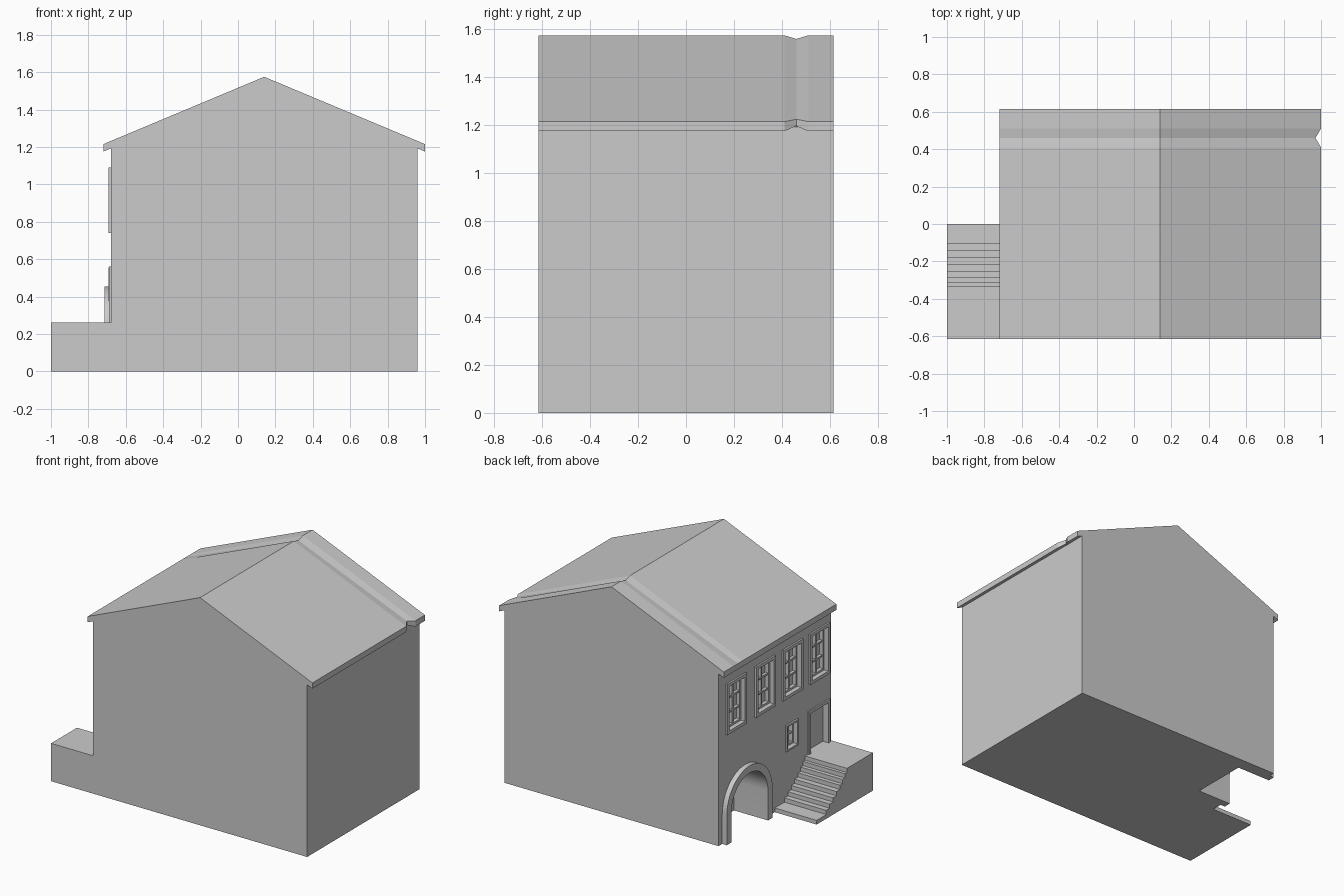
import bpy, bmesh, math

if "Cube" in bpy.data.objects:
    bpy.data.objects.remove(bpy.data.objects["Cube"])

WALL = -0.68            # plane of the detailed facade
HALF = 0.615            # half length of the house along y


def finish(name, bm):
    bmesh.ops.recalc_face_normals(bm, faces=bm.faces)
    me = bpy.data.meshes.new(name)
    bm.to_mesh(me)
    bm.free()
    ob = bpy.data.objects.new(name, me)
    bpy.context.collection.objects.link(ob)
    return ob


def loft(name, rings):
    """Closed solid from matching cross-sections."""
    bm = bmesh.new()
    loops = [[bm.verts.new(p) for p in r] for r in rings]
    n = len(loops[0])
    for a, b in zip(loops, loops[1:]):
        for i in range(n):
            j = (i + 1) % n
            bm.faces.new((a[i], a[j], b[j], b[i]))
    bm.faces.new(loops[0])
    bm.faces.new(loops[-1])
    return finish(name, bm)


def prism_x(name, yz, x0, x1):
    return loft(name, [[(x, y, z) for y, z in yz] for x in (x0, x1)])


def boxes(name, specs):
    """One object from several boxes given as (x0, x1, y0, y1, z0, z1)."""
    bm = bmesh.new()
    for x0, x1, y0, y1, z0, z1 in specs:
        vs = bmesh.ops.create_cube(bm, size=1)['verts']
        for v in vs:
            v.co = (x0 if v.co.x < 0 else x1,
                    y0 if v.co.y < 0 else y1,
                    z0 if v.co.z < 0 else z1)
    return finish(name, bm)


def border(x0, x1, y0, y1, z0, z1, w, sill=True):
    b = z0 + w if sill else z0
    parts = [(x0, x1, y0, y0 + w, z0, z1), (x0, x1, y1 - w, y1, z0, z1),
             (x0, x1, y0 + w, y1 - w, z1 - w, z1)]
    if sill:
        parts.append((x0, x1, y0 + w, y1 - w, z0, b))
    return parts


def arch(r, cy=0.325, spring=0.205, base=0.0, n=24):
    pts = [(cy + r * math.cos(math.pi * i / n), spring + r * math.sin(math.pi * i / n))
           for i in range(n + 1)]
    return [(cy + r, base)] + pts + [(cy - r, base)]


def select_only(ob):
    bpy.ops.object.select_all(action='DESELECT')
    ob.select_set(True)
    bpy.context.view_layer.objects.active = ob


def cut(ob, cutter):
    m = ob.modifiers.new('cut', 'BOOLEAN')
    m.operation = 'DIFFERENCE'
    m.solver = 'EXACT'
    m.object = cutter
    select_only(ob)
    bpy.ops.object.modifier_apply(modifier=m.name)
    bpy.data.objects.remove(cutter)


# Walls: gabled block reaching the underside of the roof
gable = [(WALL, 0), (0.96, 0), (0.96, 1.192), (0.14, 1.535), (WALL, 1.192)]
walls = loft('walls', [[(x, y, z) for x, z in gable] for y in (-HALF, HALF)])


# Roof slab, with the small dent near the back of the right slope
def roof_ring(y, dent=0.0):
    prof = [(-0.72, 1.175), (-0.72, 1.215), (0.14, 1.575 - 0.015 * dent),
            (1.0 - 0.03 * dent, 1.215 + 0.01 * dent),
            (1.0 - 0.03 * dent, 1.175 + 0.022 * dent), (0.14, 1.535)]
    return [(x, y, z) for x, z in prof]


loft('roof', [roof_ring(-HALF), roof_ring(0.41), roof_ring(0.46, 1),
              roof_ring(0.51), roof_ring(HALF)])

# Windows: (y0, y1, z0, z1, columns, rows)
windows = [(y, y + 0.215, 0.74, 1.09, 2, 3) for y in (0.32, 0.005, -0.295, -0.59)]
windows.append((-0.245, -0.115, 0.375, 0.555, 2, 2))

for i, (y0, y1, z0, z1, cols, rows) in enumerate(windows):
    w = 0.022 if rows == 3 else 0.012
    a, b, c, d = y0 + w, y1 - w, z0 + w, z1 - w
    cut(walls, boxes('cutter', [(-0.8, -0.635, a, b, c, d)]))
    parts = border(-0.692, WALL, y0, y1, z0, z1, w)
    parts += border(-0.66, -0.635, a, b, c, d, 0.014)
    for k in range(1, cols):
        m = a + (b - a) * k / cols
        parts.append((-0.657, -0.635, m - 0.006, m + 0.006, c, d))
    for k in range(1, rows):
        m = c + (d - c) * k / rows
        parts.append((-0.655, -0.635, a, b, m - 0.006, m + 0.006))
    boxes(f'window_{i + 1}', parts)

# Door recess and surround above the landing
cut(walls, boxes('cutter', [(-0.8, -0.645, -0.575, -0.38, 0.262, 0.54)]))
boxes('door_surround', border(-0.69, WALL, -0.595, -0.36, 0.262, 0.56, 0.02, sill=False))

# Arched cellar entrance with raised surround
cut(walls, prism_x('cutter', arch(0.2, base=-0.1), -0.8, -0.455))
surround = prism_x('arch_surround', arch(0.25) + arch(0.2)[::-1], -0.715, WALL)

# Stairs rising towards the front, ending in a landing
edges = [0.0, -0.105, -0.143, -0.18, -0.217, -0.255, -0.283, -0.31, -0.332]
profile = [(-HALF, 0), (0, 0)]
rise = 0.262 / len(edges)
for i, y in enumerate(edges):
    if i:
        profile.append((y, rise * i))
    profile.append((y, rise * (i + 1)))
profile.append((-HALF, 0.262))
prism_x('stairs', profile, -1.0, WALL)

# Smooth arch curves while keeping the corners sharp
for ob in (walls, surround):
    select_only(ob)
    bpy.ops.object.shade_smooth_by_angle(angle=math.radians(20))
